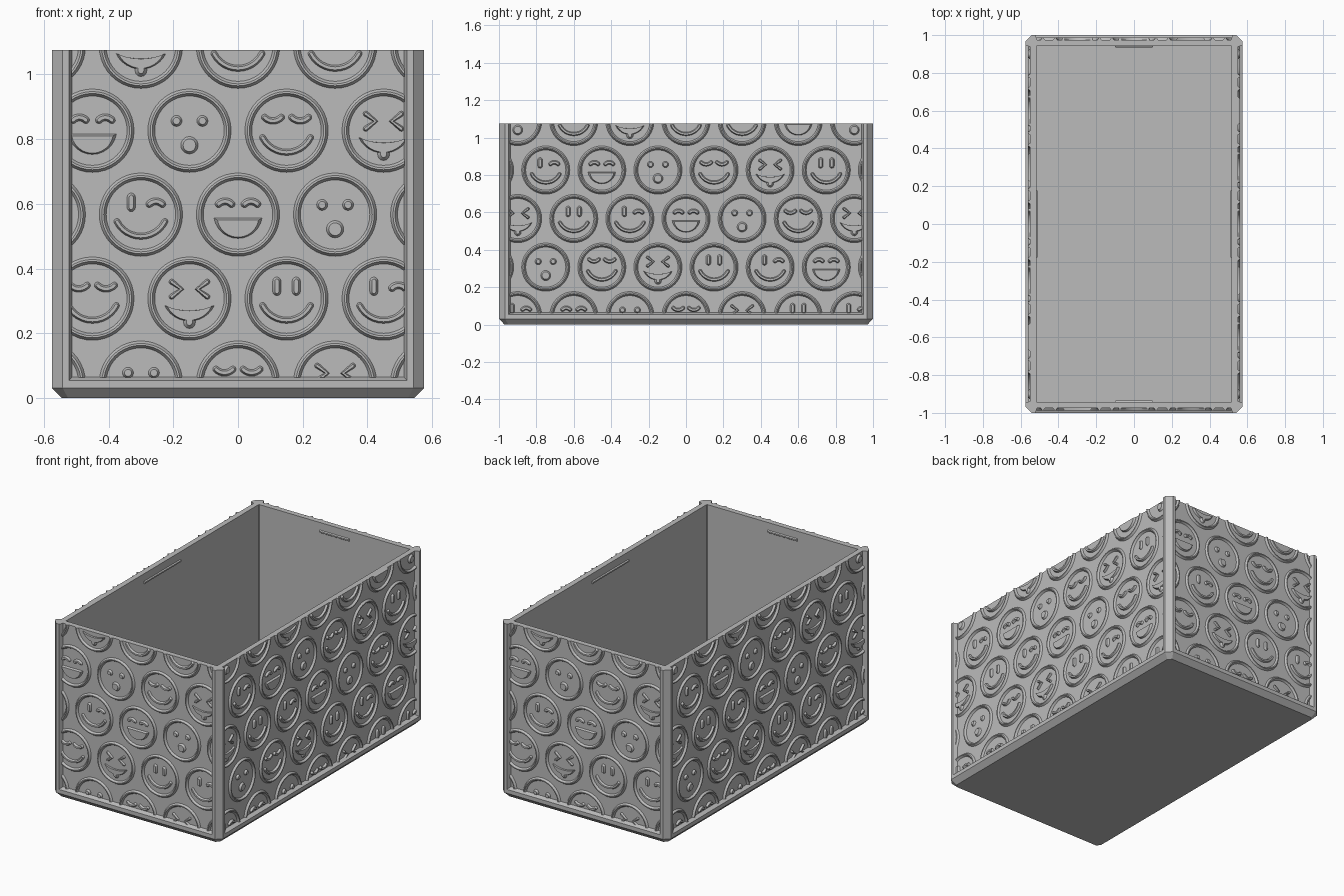
import bpy, bmesh, math
from mathutils import Matrix, Vector

cube = bpy.data.objects.get("Cube")
if cube:
    bpy.data.objects.remove(cube, do_unlink=True)

HX, HY, TOP = 0.575, 1.0, 1.075      # half width, half length, height
RECESS, WALL = 0.025, 0.058          # panel depth and inner wall depth
RELIEF = 0.012

grey = bpy.data.materials.new("plain_grey")
grey.use_nodes = True
grey.diffuse_color = (0.5, 0.5, 0.5, 1)
grey.node_tree.nodes["Principled BSDF"].inputs["Base Color"].default_value = (0.5, 0.5, 0.5, 1)


def finish(name, bm, smooth=False):
    bmesh.ops.recalc_face_normals(bm, faces=bm.faces)
    mesh = bpy.data.meshes.new(name)
    bm.to_mesh(mesh)
    bm.free()
    mesh.materials.append(grey)
    obj = bpy.data.objects.new(name, mesh)
    bpy.context.collection.objects.link(obj)
    if smooth:
        bpy.ops.object.select_all(action='DESELECT')
        obj.select_set(True)
        bpy.context.view_layer.objects.active = obj
        bpy.ops.object.shade_smooth_by_angle(angle=math.radians(25))
    return obj


def loft(bm, loops, caps=True, closed=False):
    """Skin a list of equally long point loops."""
    rows = [[bm.verts.new(p) for p in loop] for loop in loops]
    n = len(rows[0])
    pairs = list(zip(rows, rows[1:])) + ([(rows[-1], rows[0])] if closed else [])
    for a, b in pairs:
        for i in range(n):
            j = (i + 1) % n
            bm.faces.new((a[i], a[j], b[j], b[i]))
    if caps:
        bm.faces.new(rows[0])
        bm.faces.new(rows[-1])


# ---- 2D shape helpers (u across the wall, v up) ----
def arc(u, v, half, bend, n=12):
    """Arc with its middle at (u, v); positive bend turns the ends up."""
    r = half / math.sin(bend)
    angles = [bend * (2 * i / n - 1) for i in range(n + 1)]
    return [Vector((u + r * math.sin(a), v + r * (1 - math.cos(a)))) for a in angles]


def circle(u, v, r, n=20):
    return [Vector((u + r * math.cos(math.tau * i / n), v + r * math.sin(math.tau * i / n)))
            for i in range(n)]


def outline(path, w, n=6):
    """Outline of a round-ended stroke of half-width w."""
    path = [Vector(p) for p in path]
    left, right, ends = [], [], []
    for i, p in enumerate(path):
        d = (path[min(i + 1, len(path) - 1)] - path[max(i - 1, 0)]).normalized()
        side = Vector((-d.y, d.x)) * w
        left.append(p + side)
        right.append(p - side)
        ends.append(side)

    def cap(p, side):
        return [p + Matrix.Rotation(-math.pi * k / n, 2) @ side for k in range(1, n)]
    return left + cap(path[-1], ends[-1]) + right[::-1] + cap(path[0], -ends[0])


class Wall:
    """Collects relief shapes on one wall."""
    def __init__(self, depth):
        self.bm, self.depth = bmesh.new(), depth
        self.u = self.v = 0

    def place(self, pts, h):
        return [(self.u + p[0], -self.depth - h, self.v + p[1]) for p in pts]

    def raised(self, low, high):
        loft(self.bm, [self.place(low, -0.002), self.place(high, RELIEF)])

    def stroke(self, path, w=0.0105):
        self.raised(outline(path, w), outline(path, w * 0.45))

    def plate(self, pts, k=0.84):
        mid = sum(pts, Vector((0, 0))) / len(pts)
        self.raised(pts, [mid + (p - mid) * k for p in pts])

    def ring(self):
        shape = ((0.130, -0.002), (0.121, RELIEF), (0.115, RELIEF), (0.106, -0.002))
        loft(self.bm, [self.place(circle(0, 0, r, 40), h) for r, h in shape],
             caps=False, closed=True)

    # face features
    def tall_eye(self, u):
        self.stroke([(u, 0.022), (u, 0.054)], 0.014)

    def arch_eye(self, u):
        self.stroke(arc(u, 0.041, 0.02, -0.8, 8), 0.012)

    def smile(self):
        self.stroke(arc(0, -0.067, 0.074, 1.1))

    def face(self, kind):
        self.ring()
        if kind == 0:                                   # plain smile
            for s in (-1, 1):
                self.tall_eye(0.03 * s)
            self.smile()
        elif kind == 1:                                 # wink
            self.tall_eye(-0.03)
            self.arch_eye(0.046)
            self.smile()
        elif kind == 2:                                 # laugh
            for s in (-1, 1):
                self.arch_eye(0.04 * s)
            self.plate(arc(0, -0.074, 0.076, 1.4))
        elif kind == 3:                                 # surprise
            for s in (-1, 1):
                self.plate(circle(0.04 * s, 0.03, 0.018), 0.6)
            self.plate(circle(0, -0.045, 0.028), 0.7)
        elif kind == 4:                                 # closed eyes
            for s in (-1, 1):
                self.stroke(arc(0.042 * s, 0.03, 0.026, 0.8, 8), 0.011)
            self.smile()
        else:                                           # tongue out
            for s in (-1, 1):
                self.stroke([(0.055 * s, 0.052), (0.025 * s, 0.029), (0.055 * s, 0.006)], 0.009)
            lower = arc(0, -0.07, 0.078, 1.1)
            self.plate(arc(0, -0.037, 0.078, 0.4) + lower[-2:0:-1], 0.88)
            self.stroke([(0, -0.06), (0, -0.074)], 0.02)

    def clip(self, point, normal):
        geom = self.bm.verts[:] + self.bm.edges[:] + self.bm.faces[:]
        cut = bmesh.ops.bisect_plane(self.bm, geom=geom, dist=1e-6, plane_co=point,
                                     plane_no=normal, clear_outer=True)["geom_cut"]
        edges = [e for e in cut if isinstance(e, bmesh.types.BMEdge) and e.is_boundary]
        if edges:
            bmesh.ops.edgeloop_fill(self.bm, edges=edges)


# ---- tub: chamfered base, recessed walls, open inside ----
def octagon(inset, c, z):
    x, y = HX - inset, HY - inset
    return [(x, c - y, z), (x, y - c, z), (x - c, y, z), (c - x, y, z),
            (-x, y - c, z), (-x, c - y, z), (c - x, -y, z), (x - c, -y, z)]


bm = bmesh.new()
loft(bm, [octagon(0.03, 0.02, 0), octagon(0, 0.033, 0.031), octagon(0, 0.033, 0.055),
          octagon(RECESS, 0.012, 0.065), octagon(RECESS, 0.012, TOP),
          octagon(WALL, 0.003, TOP), octagon(WALL, 0.003, 0.04)])
finish("tub", bm)

# ---- corner posts ----
profile = ((0.062, 0.025), (0.052, 0), (0.033, 0), (0, 0.033),
           (0, 0.052), (0.025, 0.062), (0.035, 0.035))
for sx, side in ((1, "left"), (-1, "right")):
    for sy, end in ((1, "back"), (-1, "front")):
        bm = bmesh.new()
        loft(bm, [[(sx * (HX - a), sy * (HY - b), z) for a, b in profile]
                  for z in (0.04, TOP)])
        finish(f"{end}_{side}_post", bm)

# ---- face reliefs and inner clips on the four walls ----
STARTS = (4, 5, 2, 3, 0)
for quarter, name in enumerate(("front", "left", "back", "right")):
    half, depth = (HY, HX) if quarter % 2 else (HX, HY)
    turn = Matrix.Rotation(quarter * math.pi / 2, 4, 'Z')
    wall = Wall(depth - RECESS)
    for row, start in enumerate(STARTS):
        for k in range(-4, 5):
            wall.u = 0.3 * k - 0.15 * (row % 2)
            wall.v = 0.048 + 0.2595 * row
            if abs(wall.u) < half + 0.06:
                wall.face((start + k) % 6)
    edge = half - 0.06
    for point, normal in (((edge, 0, 0), (1, 0, 0)), ((-edge, 0, 0), (-1, 0, 0)),
                          ((0, 0, 0.063), (0, 0, -1)), ((0, 0, TOP), (0, 0, 1))):
        wall.clip(point, normal)
    wall.bm.transform(turn)
    finish(f"{name}_relief", wall.bm, True)

    bm = bmesh.new()
    span, inner = 0.18 * half, WALL - depth
    loft(bm, [[(u, inner + h, z) for u, z in ((-a, 1.02 - b), (a, 1.02 - b),
                                              (a, 1.02 + b), (-a, 1.02 + b))]
              for h, a, b in ((-0.002, span, 0.01), (0.007, span - 0.005, 0.004))])
    bm.transform(turn)
    finish(f"{name}_inner_clip", bm)
